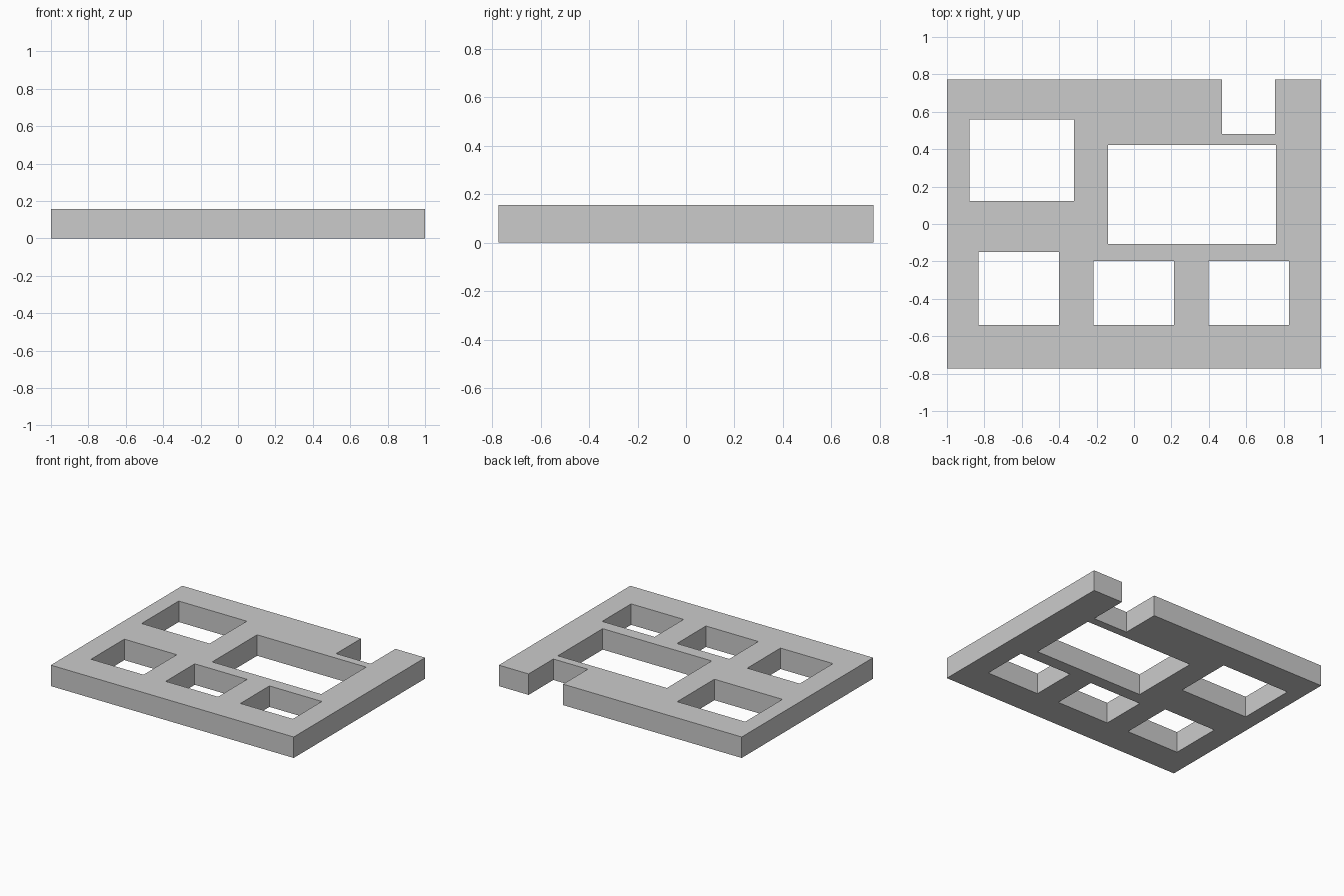
import bpy

if "Cube" in bpy.data.objects:
    bpy.data.objects.remove(bpy.data.objects["Cube"])

HALF_Y = 0.773
HEIGHT = 0.156


def box(name, x0, x1, y0, y1, z0, z1):
    bpy.ops.mesh.primitive_cube_add(size=1)
    ob = bpy.context.object
    ob.name = name
    ob.location = ((x0 + x1) / 2, (y0 + y1) / 2, (z0 + z1) / 2)
    ob.scale = (x1 - x0, y1 - y0, z1 - z0)
    bpy.ops.object.transform_apply(location=True, rotation=False, scale=True)
    return ob


# Single flat colour
grey = bpy.data.materials.new("light grey")
grey.diffuse_color = (0.6, 0.6, 0.6, 1)
grey.use_nodes = True
grey.node_tree.nodes["Principled BSDF"].inputs["Base Color"].default_value = grey.diffuse_color

# Flat slab
slab = box("slab", -1, 1, -HALF_Y, HALF_Y, 0, HEIGHT)
slab.data.materials.append(grey)

# Rectangular openings: x0, x1, y0, y1
openings = [
    (-0.88, -0.32, 0.123, 0.56),           # back left
    (-0.138, 0.76, -0.106, 0.422),         # large centre
    (-0.832, -0.40, -0.54, -0.149),        # front left
    (-0.217, 0.214, -0.54, -0.199),        # front middle
    (0.398, 0.83, -0.54, -0.199),          # front right
    (0.471, 0.755, 0.482, HALF_Y + 0.2),   # notch in the back edge
]

# Cut each opening right through the slab
for x0, x1, y0, y1 in openings:
    cutter = box("opening_cutter", x0, x1, y0, y1, -0.1, HEIGHT + 0.1)
    cutter.hide_render = True
    cutter.data.materials.append(grey)
    mod = slab.modifiers.new("opening", 'BOOLEAN')
    mod.operation = 'DIFFERENCE'
    mod.solver = 'EXACT'
    mod.object = cutter
    bpy.context.view_layer.objects.active = slab
    bpy.ops.object.modifier_apply(modifier=mod.name)
    bpy.data.objects.remove(cutter, do_unlink=True)
